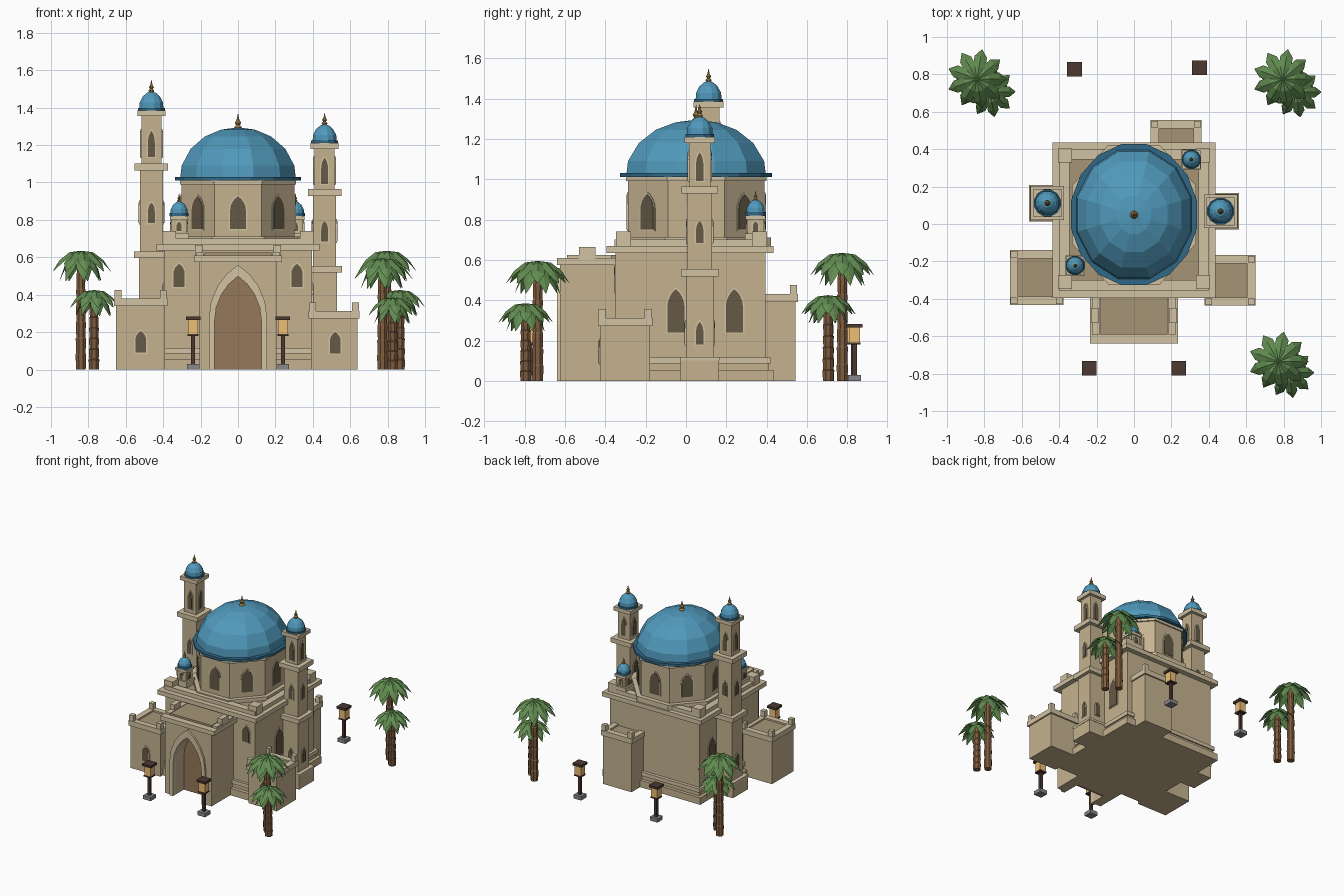
import bpy, bmesh, math
from mathutils import Matrix, Vector

if "Cube" in bpy.data.objects:
    bpy.data.objects.remove(bpy.data.objects["Cube"])

def mat(name, c):
    m = bpy.data.materials.new(name)
    m.diffuse_color = (*c, 1)
    m.use_nodes = True
    m.node_tree.nodes["Principled BSDF"].inputs["Base Color"].default_value = m.diffuse_color
    return m

STONE = mat("stone", (0.56, 0.45, 0.28))
TRIM = mat("trim", (0.64, 0.54, 0.36))
ROOF = mat("roof", (0.38, 0.30, 0.18))
DARK = mat("window", (0.13, 0.10, 0.06))
DOOR = mat("door", (0.30, 0.19, 0.10))
BLUE = mat("tile", (0.08, 0.32, 0.50))
NAVY = mat("tile_dark", (0.03, 0.14, 0.24))
GOLD = mat("gold", (0.40, 0.25, 0.08))
BARK = mat("bark", (0.22, 0.11, 0.05))
LEAF = mat("leaf", (0.12, 0.26, 0.08))
IRON = mat("iron", (0.07, 0.04, 0.03))
GLOW = mat("glow", (0.85, 0.52, 0.18))
GREY = mat("base_stone", (0.25, 0.25, 0.25))

def finish(name, bm, m):
    bmesh.ops.recalc_face_normals(bm, faces=bm.faces)
    me = bpy.data.meshes.new(name)
    bm.to_mesh(me)
    bm.free()
    ob = bpy.data.objects.new(name, me)
    bpy.context.collection.objects.link(ob)
    if m:
        me.materials.append(m)
    return ob

def box(name, x0, x1, y0, y1, z0, z1, m=STONE):
    bm = bmesh.new()
    bmesh.ops.create_cube(bm, size=1)
    for v in bm.verts:
        v.co = ((x0 + x1) / 2 + v.co.x * (x1 - x0), (y0 + y1) / 2 + v.co.y * (y1 - y0),
                (z0 + z1) / 2 + v.co.z * (z1 - z0))
    return finish(name, bm, m)

def block(name, x, y, w, z0, z1, m=STONE):
    return box(name, x - w / 2, x + w / 2, y - w / 2, y + w / 2, z0, z1, m)

def rim(name, x0, x1, y0, y1, z0, z1, t):
    # four-sided parapet of thickness t
    bm = bmesh.new()
    loops = []
    for d, z in ((0, z0), (0, z1), (t, z1), (t, z0)):
        loops.append([bm.verts.new(p) for p in ((x0 + d, y0 + d, z), (x1 - d, y0 + d, z),
                                                (x1 - d, y1 - d, z), (x0 + d, y1 - d, z))])
    for i in range(4):
        a, b = loops[i], loops[(i + 1) % 4]
        for k in range(4):
            bm.faces.new((a[k], a[(k + 1) % 4], b[(k + 1) % 4], b[k]))
    return finish(name, bm, TRIM)

def lathe(name, prof, n, x, y, m, sy=1.0, off=0.5):
    # turned solid from (radius, z) points, capped at both ends
    bm = bmesh.new()
    rings = [[bm.verts.new((x + max(r, 0.0005) * math.cos((k + off) * math.tau / n),
                            y + max(r, 0.0005) * sy * math.sin((k + off) * math.tau / n), z))
              for k in range(n)] for r, z in prof]
    for a, b in zip(rings, rings[1:]):
        for k in range(n):
            bm.faces.new((a[k], a[(k + 1) % n], b[(k + 1) % n], b[k]))
    bm.faces.new(rings[0])
    bm.faces.new(rings[-1])
    return finish(name, bm, m)

def arch(name, w, h, depth, m, loc, ang=0.0, spring=0.58):
    # pointed arch slab centred on loc, facing -y when ang = 0
    r, s = w / 2, h * spring
    half = [(r, 0), (r, s), (r * .93, s + (h - s) * .3), (r * .7, s + (h - s) * .6), (r * .38, s + (h - s) * .83)]
    pts = half + [(0, h)] + [(-u, v) for u, v in reversed(half)]
    bm = bmesh.new()
    f = bm.faces.new([bm.verts.new((u, -depth / 2, v)) for u, v in pts])
    ext = bmesh.ops.extrude_face_region(bm, geom=[f])
    bmesh.ops.translate(bm, vec=(0, depth, 0), verts=[v for v in ext["geom"] if isinstance(v, bmesh.types.BMVert)])
    bm.transform(Matrix.Translation(loc) @ Matrix.Rotation(ang, 4, 'Z'))
    return finish(name, bm, m)

def window(w, h, loc, ang=0.0):
    x, y, z = loc
    arch("window_frame", w + .014, h + .016, 0.010, TRIM, (x, y, z - .006), ang)
    arch("window_pane", w, h, 0.016, DARK, loc, ang)

def cut(ob, cutter):
    md = ob.modifiers.new("cut", 'BOOLEAN')
    md.object = cutter
    md.solver = 'EXACT'

def small_dome(x, y, z, r):
    lathe("dome_ring", [(r * 1.06, z - .012), (r * 1.06, z + .006)], 12, x, y, NAVY)
    lathe("small_dome", [(r * .95, z), (r * .92, z + r * .5), (r * .68, z + r * .95),
                         (r * .36, z + r * 1.23), (0, z + r * 1.35)], 12, x, y, BLUE)
    finial(x, y, z + r * 1.3, r / .07 * .065)

def finial(x, y, z, h):
    lathe("finial", [(h * .22, z), (h * .26, z + h * .12), (h * .12, z + h * .25), (h * .22, z + h * .4),
                     (h * .1, z + h * .58), (0, z + h)], 8, x, y, GOLD)

# main hall with plinth, cornice and parapet
box("hall", -.395, .395, -.35, .395, 0, .64)
box("plinth_lower", -.43, .43, -.39, .435, 0, .055)
box("plinth_upper", -.415, .415, -.37, .42, .085, .115, TRIM)
box("plinth_core", -.405, .405, -.36, .41, 0, .09)
box("cornice", -.435, .435, -.395, .435, .635, .67, TRIM)
rim("parapet", -.40, .40, -.355, .40, .665, .70, .055)
box("hall_roof", -.36, .36, -.32, .36, .66, .682, ROOF)
for sx in (-1, 1):
    for y in (-.31, .365):
        block("corner_block", sx * .37, y, .075, .67, .74, TRIM)
    window(.06, .125, (sx * .315, -.35, .44))
    for y in (-.05, .24):
        window(.085, .215, (sx * .395, y, .24), math.pi / 2)

# drum and great dome, slightly longer in y
CY, SY = .05, 1.12
lathe("drum_base", [(.36, .67), (.36, .71)], 8, 0, CY, TRIM, SY)
lathe("drum", [(.327, .70), (.327, 1.02)], 8, 0, CY, STONE, SY)
lathe("drum_band", [(.337, .99), (.337, 1.012)], 8, 0, CY, TRIM, SY)
for k in range(8):
    a = k * math.tau / 8
    window(.085, .175, (.302 * math.cos(a), CY + .302 * SY * math.sin(a), .75),
           math.atan2(math.sin(a) / SY, math.cos(a)) + math.pi / 2)
lathe("great_dome_ring", [(.343, 1.01), (.343, 1.03)], 16, 0, CY, NAVY, SY)
lathe("great_dome", [(.32, 1.02), (.312, 1.09), (.262, 1.18), (.185, 1.245), (.095, 1.282), (0, 1.295)],
      12, 0, CY, BLUE, SY)
finial(0, CY, 1.285, .085)

# entrance portal with pointed arch recess
portal = box("portal", -.205, .205, -.625, -.34, 0, .58)
frame = arch("portal_arch_frame", .31, .56, .03, TRIM, (0, -.625, 0), 0, .5)
cutter = arch("portal_cutter", .25, .50, .28, None, (0, -.625, -.001), 0, .52)
cutter.hide_render = True
cutter.hide_viewport = False
cutter.display_type = 'WIRE'
cut(portal, cutter)
cut(frame, cutter)
arch("door", .25, .50, .02, DOOR, (0, -.494, 0), 0, .52)
box("portal_cornice", -.235, .235, -.64, -.35, .575, .61, TRIM)
box("portal_roof", -.18, .18, -.59, -.35, .60, .625, ROOF)
for sx in (-1, 1):
    box("portal_kerb", sx * .205 - .02, sx * .205 + .02, -.59, -.37, .61, .625, TRIM)
    box("portal_merlon", sx * .21 - .02, sx * .21 + .02, -.53, -.45, .61, .665, TRIM)

# lower annexes
def annex(name, x0, x1, y0, y1, h, mh=.045):
    box(name, x0, x1, y0, y1, 0, h - .02)
    o = .012
    rim(name + "_parapet", x0 - o, x1 + o, y0 - o, y1 + o, h - .04, h, .045)
    box(name + "_roof", x0 + .02, x1 - .02, y0 + .02, y1 - .02, h - .03, h - .012, ROOF)
    for x in (x0 + .01, x1 - .01):
        for y in (y0 + .01, y1 - .01):
            block(name + "_merlon", x, y, .036, h, h + mh, TRIM)

annex("left_annex", -.652, -.39, -.42, -.152, .38)
annex("right_annex", .39, .638, -.425, -.178, .312)
annex("back_annex", .10, .35, .33, .543, .43)
window(.058, .115, (-.52, -.42, .09))
window(.058, .115, (.52, -.425, .085))

# minarets
def minaret(x, y, h):
    block("minaret_base", x, y, .19, 0, .115)
    block("minaret_base_cap", x, y, .195, .10, .118, TRIM)
    block("minaret_shaft", x, y, .135, .1, h * .45)
    block("minaret_mid_shaft", x, y, .122, h * .44, h * .78)
    block("minaret_top_shaft", x, y, .106, h * .77, h)
    for f, w in ((.443, .185), (.782, .18)):
        block("minaret_balcony", x, y, w, h * f - .018, h * f + .018, TRIM)
    block("minaret_cap", x, y, .15, h - .03, h, TRIM)
    for k in range(4):
        a = k * math.pi / 2
        for f, wd, hh in ((.15, .135, .11), (.565, .122, .11), (.82, .106, .14)):
            window(.036, hh, (x + wd / 2 * math.sin(a), y - wd / 2 * math.cos(a), h * f), a)
    small_dome(x, y, h + .008, .07)

minaret(-.463, .112, 1.385)
minaret(.463, .068, 1.21)

# roof turrets
for x, y in ((-.315, -.222), (.307, .345)):
    block("turret_base", x, y, .105, .67, .73, TRIM)
    block("turret", x, y, .08, .72, .82)
    block("turret_cap", x, y, .098, .80, .82, TRIM)
    for k in range(4):
        a = k * math.pi / 2
        window(.026, .05, (x + .04 * math.sin(a), y - .04 * math.cos(a), .74), a)
    small_dome(x, y, .832, .05)

# palms: ringed trunk and two layers of folded fronds
def palm(x, y, top, s):
    n = 7
    prof = []
    for i in range(n):
        z, r = (top - .03) * i / n, .031 - .006 * i / n
        prof += [(r * .9, z), (r, z + (top - .03) / n * .92)]
    lathe("palm_trunk", prof, 8, x, y, BARK)
    bm = bmesh.new()
    for count, reach, drop, lift, off in ((9, 1.0, 1.0, 0, 0), (7, .72, 1.35, -.012, .4)):
        for k in range(count):
            m = Matrix.Translation((x, y, top + lift)) @ Matrix.Rotation((k + off) * math.tau / count, 4, 'Z')
            rows = []
            for r, w, z in ((.0, .012, 0), (.065, .032, -.008), (.12, .034, -.05), (.16, .002, -.11)):
                r, w, z = r * s * reach, w * s, z * s * drop
                rows.append([bm.verts.new(m @ Vector(p)) for p in
                             ((r, -w, z - w * .5), (r, 0, z), (r, w, z - w * .5))])
            for a, b in zip(rows, rows[1:]):
                for j in (0, 1):
                    bm.faces.new((a[j], b[j], b[j + 1], a[j + 1]))
    finish("palm_fronds", bm, LEAF)

for x, y, top, dx, dy in ((-.84, .775, .635, .07, -.068), (.795, .775, .635, .07, -.07), (.772, -.735, .595, .055, -.06)):
    palm(x, y, top, 1.0)
    palm(x + dx, y + dy, top - .21, .85)

# lamp posts
for x, y in ((-.24, -.772), (.24, -.772), (-.318, .828), (.35, .836)):
    block("lamp_base", x, y, .066, 0, .03, GREY)
    block("lamp_post", x, y, .022, .03, .19, IRON)
    block("lamp_tray", x, y, .06, .18, .19, IRON)
    block("lamp_glass", x, y, .054, .19, .268, GLOW)
    block("lamp_roof", x, y, .078, .265, .283, IRON)
